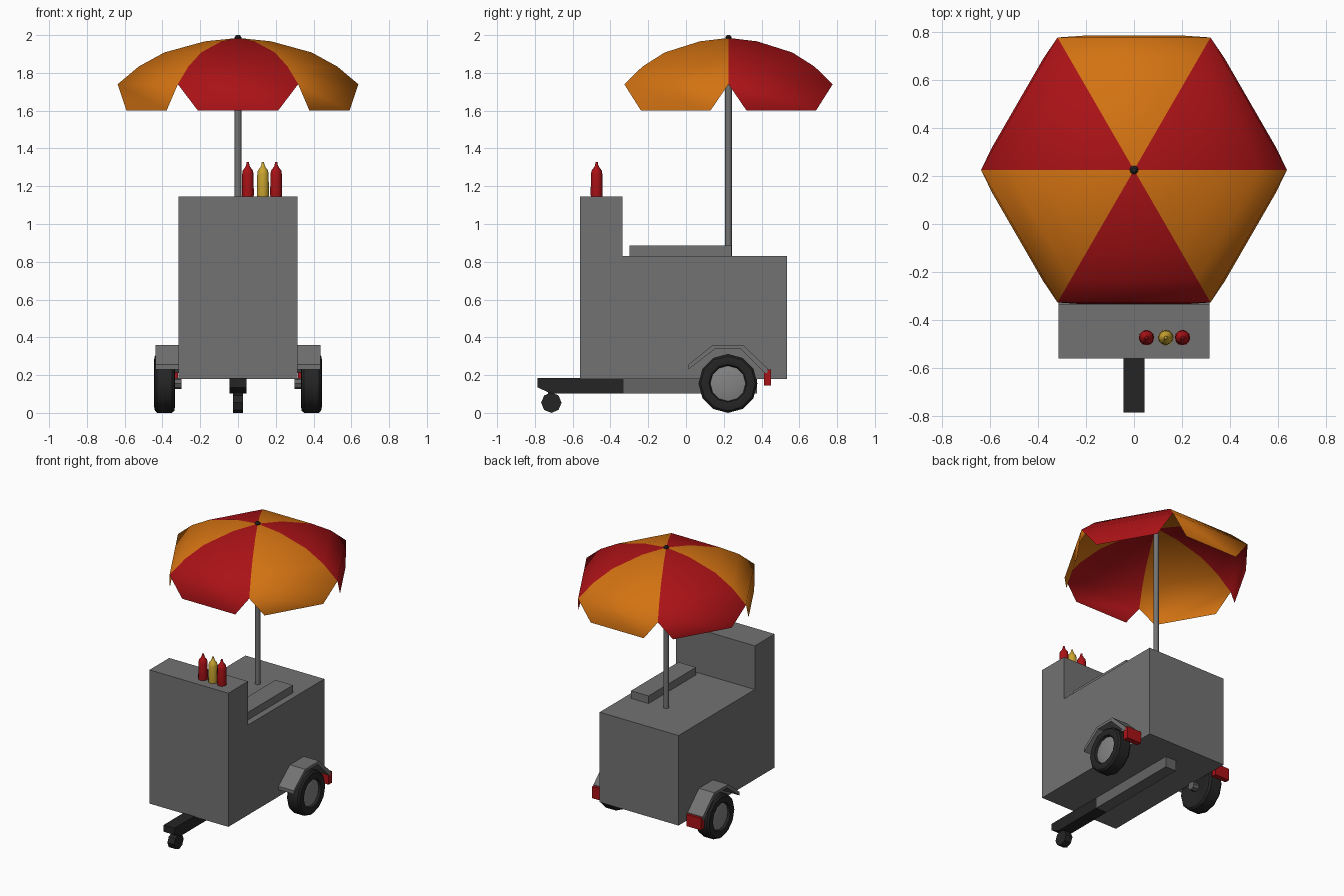
import bpy, bmesh
from math import cos, sin, pi, radians
from mathutils import Matrix, Vector

cube = bpy.data.objects.get("Cube")
if cube:
    bpy.data.objects.remove(cube, do_unlink=True)


def material(name, r, g, b):
    m = bpy.data.materials.new(name)
    m.use_nodes = True
    m.diffuse_color = (r, g, b, 1)
    m.node_tree.nodes["Principled BSDF"].inputs["Base Color"].default_value = (r, g, b, 1)
    return m


GREY = material("body grey", 0.17, 0.17, 0.17)
STEEL = material("frame grey", 0.13, 0.13, 0.13)
HUB = material("hub grey", 0.23, 0.23, 0.23)
BLACK = material("rubber black", 0.018, 0.018, 0.018)
RED = material("red", 0.40, 0.006, 0.008)
ORANGE = material("orange", 0.65, 0.17, 0.006)
YELLOW = material("mustard yellow", 0.60, 0.38, 0.03)


def finish(name, bm, mats, smooth=None, fix=True):
    if fix:
        bmesh.ops.recalc_face_normals(bm, faces=bm.faces)
    mesh = bpy.data.meshes.new(name)
    bm.to_mesh(mesh)
    bm.free()
    for m in mats:
        mesh.materials.append(m)
    ob = bpy.data.objects.new(name, mesh)
    bpy.context.collection.objects.link(ob)
    if smooth:
        bpy.ops.object.select_all(action='DESELECT')
        ob.select_set(True)
        bpy.context.view_layer.objects.active = ob
        bpy.ops.object.shade_smooth_by_angle(angle=radians(smooth))
    return ob


def prism(name, outline, x0, x1, mat):
    """Side outline of (y, z) points pulled from x0 to x1."""
    bm = bmesh.new()
    face = bm.faces.new([bm.verts.new((x0, y, z)) for y, z in outline])
    ext = bmesh.ops.extrude_face_region(bm, geom=[face])
    moved = [v for v in ext["geom"] if isinstance(v, bmesh.types.BMVert)]
    bmesh.ops.translate(bm, verts=moved, vec=(x1 - x0, 0, 0))
    return finish(name, bm, [mat])


def box(name, x0, x1, y0, y1, z0, z1, mat):
    return prism(name, [(y0, z0), (y1, z0), (y1, z1), (y0, z1)], x0, x1, mat)


def lathe(name, profile, sides, mat, centre, side=0, smooth=35):
    """Spin (radius, height) points about z, or about x when side is +1 or -1."""
    bm = bmesh.new()
    rings = []
    for r, h in profile:
        ring = []
        for i in range(sides):
            a = 2 * pi * i / sides
            co = (h * side, r * cos(a), r * sin(a)) if side else (r * cos(a), r * sin(a), h)
            ring.append(bm.verts.new(Vector(co) + Vector(centre)))
        rings.append(ring)
    for a, b in zip(rings, rings[1:]):
        for i in range(sides):
            j = (i + 1) % sides
            bm.faces.new((a[i], a[j], b[j], b[i]))
    bm.faces.new(rings[0])
    bm.faces.new(rings[-1])
    return finish(name, bm, [mat], smooth)


# Cart body with raised front counter, and the lid on the rear deck
prism("cart_body", [(-0.56, 0.18), (0.535, 0.18), (0.535, 0.83), (-0.335, 0.83),
                    (-0.335, 1.145), (-0.56, 1.145)], -0.315, 0.315, GREY)
box("deck_lid", 0.13, 0.27, -0.3, 0.242, 0.83, 0.885, GREY)

# Chassis rail, tow tongue and caster
box("chassis_rail", -0.043, 0.043, -0.33, 0.375, 0.103, 0.182, STEEL)
prism("tow_tongue", [(-0.33, 0.102), (-0.33, 0.184), (-0.785, 0.184), (-0.785, 0.135),
                     (-0.715, 0.102)], -0.044, 0.044, BLACK)
lathe("caster_wheel", [(0.054, -0.027), (0.054, 0.027)], 8, BLACK, (0, -0.713, 0.054), 1, 30)
box("caster_stem", -0.02, 0.02, -0.73, -0.695, 0.08, 0.125, BLACK)

# Wheels, fenders and tail lamps on both sides
WY, WZ = 0.222, 0.156
for side, label in ((1, "left"), (-1, "right")):
    lathe(label + "_tire", [(0.08, 0.345), (0.115, 0.333), (0.145, 0.337), (0.156, 0.35),
                            (0.156, 0.428), (0.145, 0.44), (0.115, 0.446), (0.1, 0.44),
                            (0.09, 0.415)], 12, BLACK, (0, WY, WZ), side)
    lathe(label + "_hub", [(0.094, 0.41), (0.094, 0.424), (0.07, 0.43), (0.03, 0.433)],
          12, HUB, (0, WY, WZ), side)
    lathe(label + "_axle", [(0.03, 0.3), (0.03, 0.35)], 8, STEEL, (0, WY, WZ), side)
    outer = [(-0.21, 0.23), (-0.21, 0.255), (-0.08, 0.36), (0.08, 0.36), (0.21, 0.235), (0.21, 0.21)]
    inner = [(0.195, 0.21), (0.066, 0.34), (-0.066, 0.34)]
    prism(label + "_fender", [(WY + y, z) for y, z in outer + inner],
          side * 0.31, side * 0.437, GREY)
    box(label + "_tail_lamp", side * 0.318, side * 0.435, 0.413, 0.45, 0.145, 0.23, RED)

# Sauce bottles on the counter
bottle = [(0.03, 0), (0.032, 0.01), (0.03, 0.12), (0.027, 0.138), (0.014, 0.155),
          (0.009, 0.165), (0.006, 0.182)]
for name, x, mat in (("red_bottle_1", 0.052, RED), ("yellow_bottle", 0.132, YELLOW),
                     ("red_bottle_2", 0.202, RED)):
    lathe(name, bottle, 12, mat, (x, -0.473, 1.145))

# Parasol pole and finial
PY = 0.225
lathe("parasol_pole", [(0.018, 0.82), (0.018, 1.975)], 12, GREY, (0, PY, 0))
lathe("parasol_finial", [(0.017, 1.97), (0.018, 1.99), (0.009, 2.0)], 10, BLACK, (0, PY, 0))

# Six-sided parasol canopy: domed panels in two colours, each with a hanging flap
canopy = bmesh.new()
dome = [(0.175, 1.967), (0.39, 1.908), (0.525, 1.834), (0.637, 1.74)]
apex = canopy.verts.new((0, PY, 1.985))
rings = [[canopy.verts.new((r * cos(k * pi / 3), PY + r * sin(k * pi / 3), z))
          for k in range(6)] for r, z in dome]
for k in range(6):
    n = (k + 1) % 6
    faces = [canopy.faces.new((apex, rings[0][k], rings[0][n]))]
    for a, b in zip(rings, rings[1:]):
        faces.append(canopy.faces.new((a[k], b[k], b[n], a[n])))
    turn = Matrix.Rotation(k * pi / 3 + pi / 6, 3, 'Z')
    low = [canopy.verts.new(turn @ Vector((0.559, w, 1.6)) + Vector((0, PY, 0)))
           for w in (-0.212, 0.212)]
    rim = rings[-1]
    faces.append(canopy.faces.new((rim[k], low[0], low[1], rim[n])))
    for f in faces:
        f.material_index = k % 2
finish("parasol_canopy", canopy, [RED, ORANGE], 80, fix=False)
